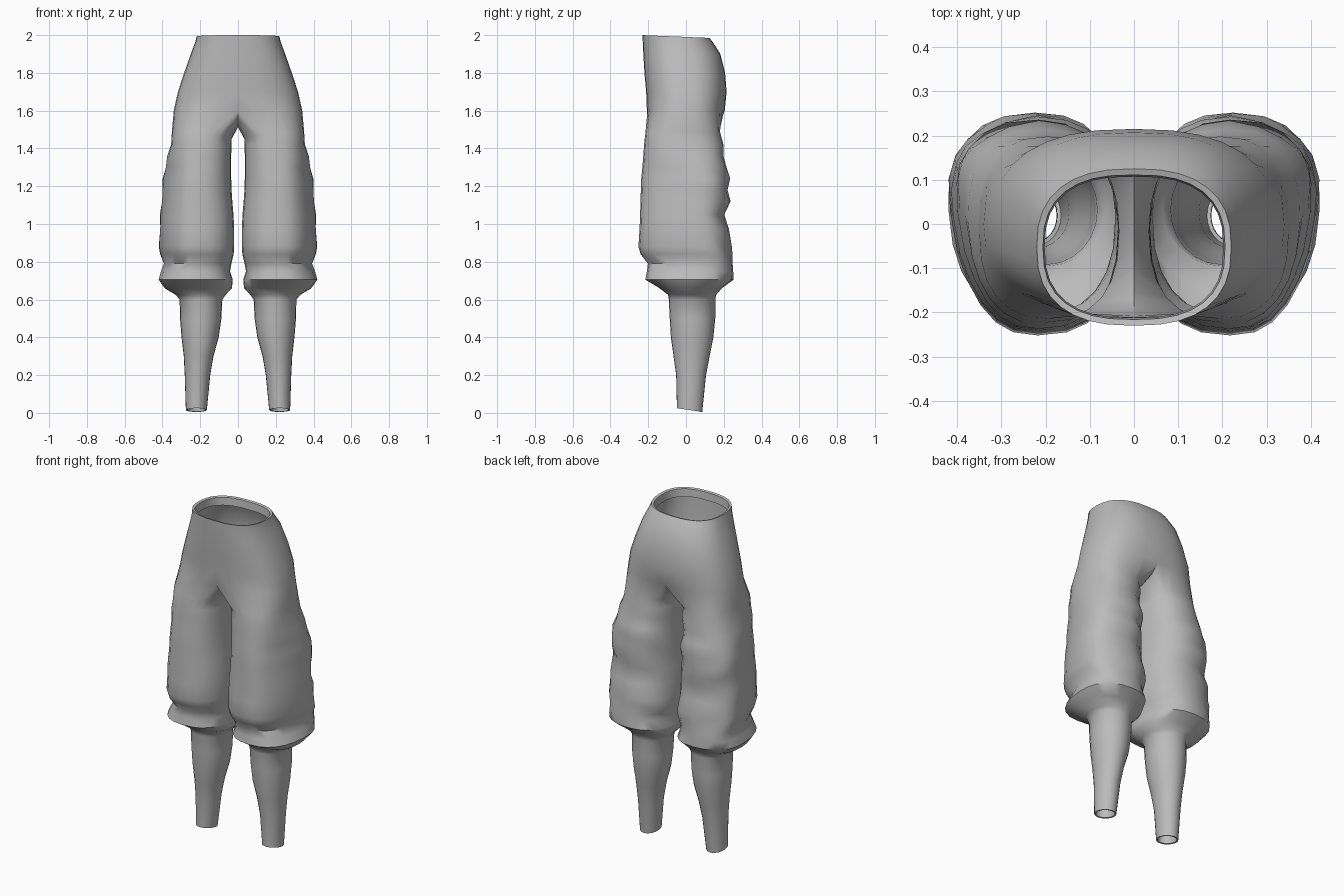
import bpy, bmesh, math

if "Cube" in bpy.data.objects:
    bpy.data.objects.remove(bpy.data.objects["Cube"])

N, K = 24, 16            # points per leg ring; torso half ring uses K + 1 of them


def spow(v, e):
    return math.copysign(abs(v) ** e, v)


# Torso rings: z, half width, front y, back y, back tilt
TORSO = [
    (2.00, .22, -.23, .125, -.015), (1.97, .226, -.229, .145, -.012),
    (1.90, .25, -.226, .182, 0), (1.80, .285, -.22, .207, 0),
    (1.70, .318, -.211, .215, 0), (1.60, .34, -.207, .205, 0),
]
# Leg rings: z, inner x, outer x, front y, back y
LEG = [
    (1.49, .034, .35, -.214, .18), (1.42, .035, .354, -.222, .198),
    (1.36, .036, .375, -.226, .198), (1.30, .036, .382, -.231, .215),
    (1.24, .036, .394, -.237, .234), (1.18, .034, .399, -.239, .22),
    (1.12, .03, .402, -.241, .236), (1.05, .024, .409, -.243, .203),
    (0.97, .02, .412, -.246, .228), (0.88, .02, .416, -.252, .243),
    (0.84, .023, .408, -.24, .246), (0.79, .035, .392, -.202, .247),
    (0.75, .042, .408, -.207, .25), (0.705, .028, .42, -.215, .252),
    (0.66, .032, .388, -.14, .19), (0.625, .065, .33, -.095, .16),
    (0.60, .083, .309, -.091, .155), (0.50, .088, .307, -.086, .155),
    (0.40, .102, .299, -.08, .145), (0.30, .13, .287, -.066, .125),
    (0.20, .147, .282, -.052, .106), (0.015, .165, .276, -.048, .086),
]


def torso_ring(z, w, yf, yb, tilt):
    pts = []
    for i in range(K + 1):
        a = math.pi * (i / K - .5)
        s = spow(math.sin(a), .8)
        pts.append((w * max(0, math.cos(a)) ** .8 if 0 < i < K else 0,
                    (yf + yb) / 2 + (yb - yf) / 2 * s, z + tilt * (s + 1) / 2))
    return pts


def leg_ring(z, xi, xo, yf, yb):
    cx, cy, rx, ry = (xi + xo) / 2, (yf + yb) / 2, (xo - xi) / 2, (yb - yf) / 2
    e = .82 if z > .64 else 1
    pts = []
    for i in range(N):
        a = math.radians(-120 + 360 * i / N)
        c, s = math.cos(a), math.sin(a)
        # diagonal cloth folds, strongest at the back of the baggy section
        baggy = max(0, min(1, (z - .66) / .1, (1.42 - z) / .15))
        fold = -.035 * baggy * max(0, s) * abs(c) * (1 + math.sin(z * 34 + a * 3))
        skew = .04 * s * baggy if c > 0 else 0
        zz = z
        if z > 1.45:
            zz -= .04 * max(0, -c)
        if z < .1:
            zz -= .01 * s
        r = 1 + fold * 2
        pts.append((cx + rx * r * spow(c, e) + skew * max(0, c),
                    cy + ry * r * spow(s, e) + .035 * baggy * max(0, c) * (1 - abs(s)), zz))
    return pts


def skin(bm, a, b, closed):
    n = len(a)
    for i in range(n if closed else n - 1):
        j = (i + 1) % n
        bm.faces.new((a[i], b[i], b[j], a[j]))


def lip(ring, cy, cx, inset, dz):
    """Inner copy of a ring, moved towards its centre."""
    out = []
    for x, y, z in ring:
        d = math.hypot(x - cx, y - cy)
        k = (d - inset) / d
        out.append((cx + (x - cx) * k, cy + (y - cy) * k, z + dz))
    return out


bm = bmesh.new()


def add(pts):
    return [bm.verts.new(p) for p in pts]


# Waist hem folded inwards, then the hips
top = torso_ring(*TORSO[0])
rings = [lip(top, -.05, 0, .018, -.05), lip(top, -.05, 0, .014, -.004)]
rings += [torso_ring(*t) for t in TORSO]
prev = add(rings[0])
for r in rings[1:]:
    cur = add(r)
    skin(bm, prev, cur, False)
    prev = cur

# Crotch seam closes the half ring into a full leg ring
M = N - K - 1
seam = []
for i in range(M):
    t = (i + 1) / (M + 1)
    seam.append((0, .205 - .412 * t, 1.6 - .088 * math.sin(math.pi * t) ** .6))
prev = prev + add(seam)

# Baggy thigh, gathered knee and narrow calf
for row in LEG:
    cur = add(leg_ring(*row))
    skin(bm, prev, cur, True)
    prev = cur

# Ankle hem folded inwards
cuff = leg_ring(*LEG[-1])
for inset, dz in ((.008, .001), (.01, .05)):
    cur = add(lip(cuff, .019, .22, inset, dz))
    skin(bm, prev, cur, True)
    prev = cur

# Mirror to the other leg and weld along the centre
geom = bm.verts[:] + bm.edges[:] + bm.faces[:]
bmesh.ops.mirror(bm, geom=geom, axis='X', merge_dist=.0005)
bmesh.ops.remove_doubles(bm, verts=bm.verts[:], dist=.0005)
bmesh.ops.recalc_face_normals(bm, faces=bm.faces[:])

mesh = bpy.data.meshes.new("trousers")
bm.to_mesh(mesh)
bm.free()
trousers = bpy.data.objects.new("trousers", mesh)
bpy.context.collection.objects.link(trousers)

cloth = bpy.data.materials.new("grey cloth")
cloth.diffuse_color = (.5, .5, .5, 1)
cloth.use_nodes = True
cloth.node_tree.nodes["Principled BSDF"].inputs["Base Color"].default_value = cloth.diffuse_color
mesh.materials.append(cloth)

bpy.context.view_layer.objects.active = trousers
trousers.select_set(True)
bpy.ops.object.shade_smooth_by_angle(angle=math.radians(50))
